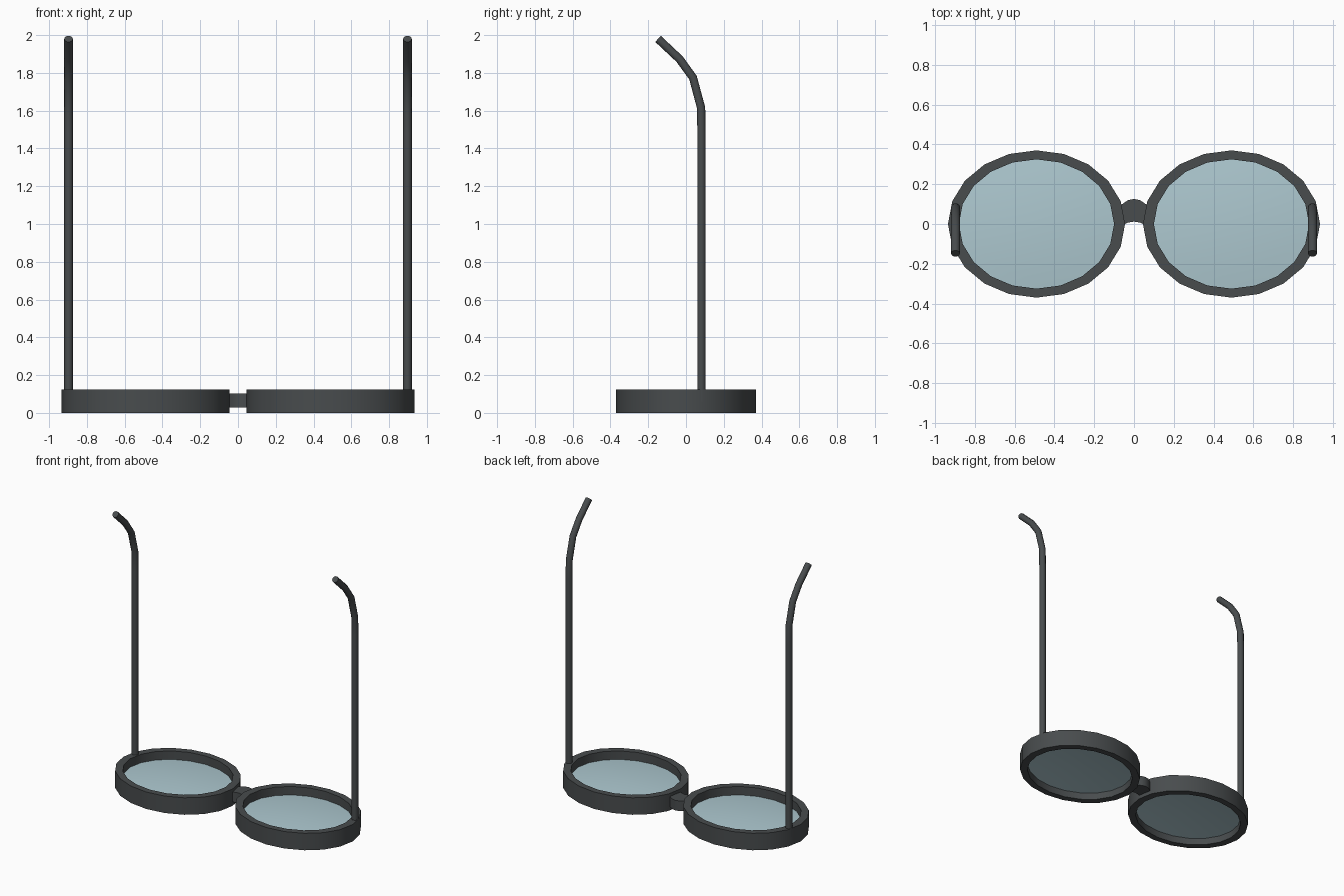
import bpy, bmesh, math
from mathutils import Vector

if "Cube" in bpy.data.objects:
    bpy.data.objects.remove(bpy.data.objects["Cube"])

CX = 0.49      # lens centre from the middle
SIDES = 20


def material(name, color):
    m = bpy.data.materials.new(name)
    m.diffuse_color = color
    m.use_nodes = True
    m.node_tree.nodes["Principled BSDF"].inputs["Base Color"].default_value = m.diffuse_color
    return m


FRAME = material("dark_frame", (0.065, 0.072, 0.075, 1))
GLASS = material("pale_blue_glass", (0.42, 0.58, 0.63, 0.8))


def loft(name, rings, mat, angle, wrap=False):
    """Skin a list of point rings; wrap joins last to first, else ends are capped."""
    bm = bmesh.new()
    vs = [[bm.verts.new(p) for p in r] for r in rings]
    n = len(vs[0])
    pairs = list(zip(vs, vs[1:])) + ([(vs[-1], vs[0])] if wrap else [])
    for a, b in pairs:
        for i in range(n):
            j = (i + 1) % n
            bm.faces.new((a[i], a[j], b[j], b[i]))
    if not wrap:
        bm.faces.new(vs[0][::-1])
        bm.faces.new(vs[-1])
    bmesh.ops.recalc_face_normals(bm, faces=bm.faces)
    me = bpy.data.meshes.new(name)
    bm.to_mesh(me)
    bm.free()
    me.materials.append(mat)
    ob = bpy.data.objects.new(name, me)
    bpy.context.collection.objects.link(ob)
    bpy.ops.object.select_all(action='DESELECT')
    ob.select_set(True)
    bpy.context.view_layer.objects.active = ob
    bpy.ops.object.shade_smooth_by_angle(angle=math.radians(angle))
    return ob


def oval(cx, rx, ry, z):
    return [Vector((cx + rx * math.cos(2 * math.pi * i / SIDES),
                    ry * math.sin(2 * math.pi * i / SIDES), z)) for i in range(SIDES)]


def tube_rings(x, path, r, sides=10):
    """Round rings along a path of (y, z) points, mitred at the bends."""
    pts = [Vector((x, y, z)) for y, z in path]
    rings = []
    for k, p in enumerate(pts):
        d1 = (pts[max(k, 1)] - pts[max(k, 1) - 1]).normalized()
        e = min(k, len(pts) - 2)
        d2 = (pts[e + 1] - pts[e]).normalized()
        t = (d1 + d2).normalized()
        u, v = Vector((1, 0, 0)), Vector((0, t.z, -t.y))
        rings.append([p + r * (u * math.cos(a) + v * math.sin(a))
                      for a in (2 * math.pi * i / sides for i in range(sides))])
    return rings


TEMPLE = [(0.082, 0.06), (0.082, 1.48), (0.08, 1.615), (0.037, 1.775),
          (-0.034, 1.873), (-0.148, 1.98)]

for s, side in ((-1, "left"), (1, "right")):
    # oval rim
    loft(f"rim_{side}", [oval(s * CX, 0.445, 0.37, 0), oval(s * CX, 0.445, 0.37, 0.125),
                         oval(s * CX, 0.39, 0.325, 0.125), oval(s * CX, 0.39, 0.325, 0)],
         FRAME, 30, wrap=True)

    # thin, slightly domed lens
    steps = (0.1, 0.35, 0.6, 0.82, 1.0)
    top = [oval(s * CX, 0.395 * f, 0.33 * f, 0.062 + 0.02 * (1 - f * f)) for f in steps]
    low = [oval(s * CX, 0.395 * f, 0.33 * f, 0.05 + 0.02 * (1 - f * f)) for f in steps]
    loft(f"lens_{side}", top + low[::-1], GLASS, 30)

    # temple arm with bent ear hook
    loft(f"temple_arm_{side}", tube_rings(s * 0.897, TEMPLE, 0.023), FRAME, 40)

# arched nose bridge
outer = [(-0.075, 0.085), (-0.055, 0.103), (-0.03, 0.12), (0, 0.126),
         (0.03, 0.12), (0.055, 0.103), (0.075, 0.085)]
inner = [(0.075, -0.01), (0.055, -0.005), (0.03, 0.007), (0, 0.012),
         (-0.03, 0.007), (-0.055, -0.005), (-0.075, -0.01)]
loft("nose_bridge", [[Vector((x, y, z)) for x, y in outer + inner] for z in (0.028, 0.102)],
     FRAME, 30)
